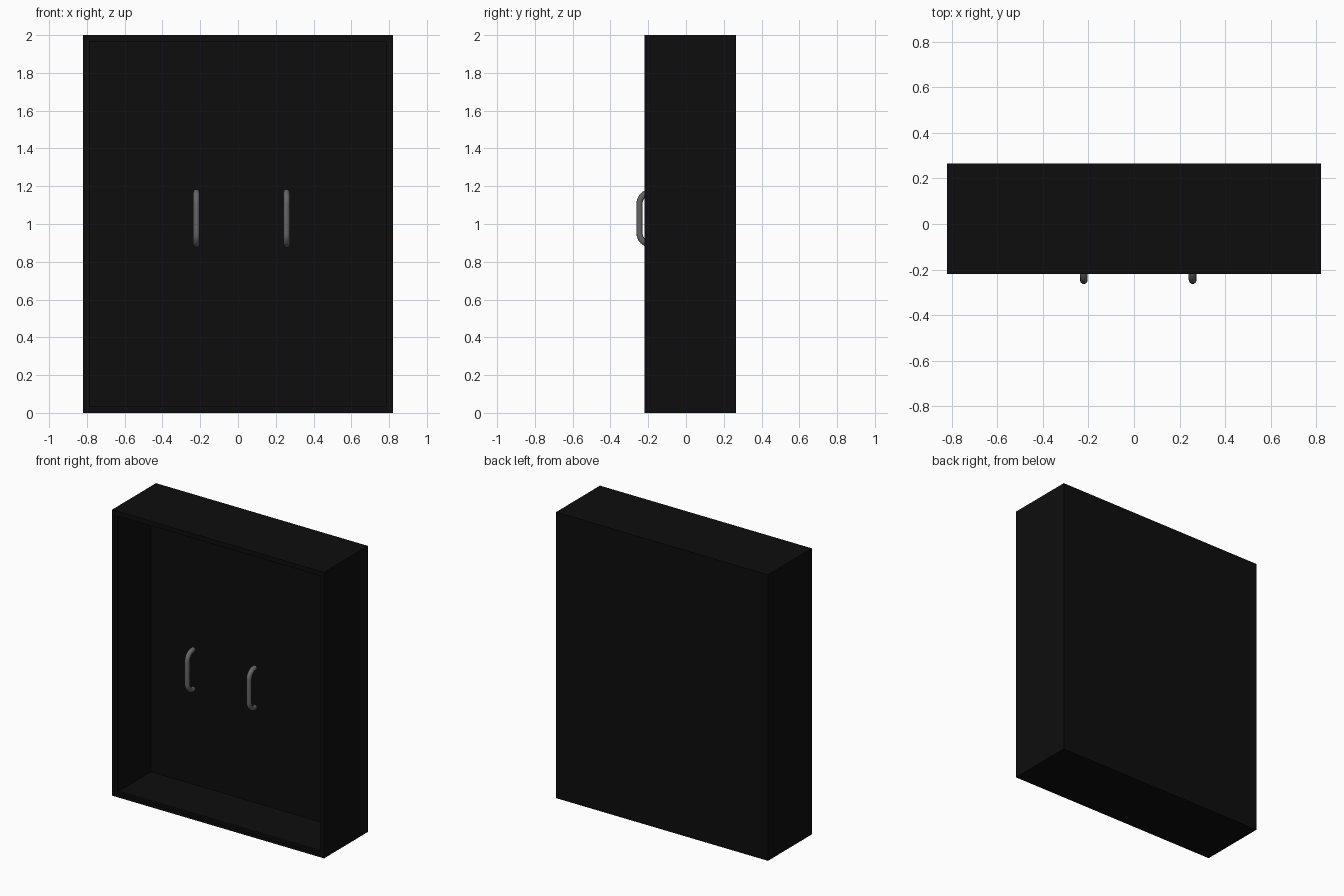
import bpy, math

cube = bpy.data.objects.get("Cube")
if cube:
    bpy.data.objects.remove(cube)


def material(name, value):
    m = bpy.data.materials.new(name)
    m.use_nodes = True
    color = (value, value, value, 1)
    m.diffuse_color = color
    m.node_tree.nodes["Principled BSDF"].inputs["Base Color"].default_value = color
    return m


black = material("black", 0.004)
grey = material("handle grey", 0.13)

# Cabinet extents
W, FRONT, BACK, H = 0.82, -0.22, 0.265, 2.0


def box(name, lo, hi):
    bpy.ops.mesh.primitive_cube_add(size=1, location=[(a + b) / 2 for a, b in zip(lo, hi)])
    o = bpy.context.object
    o.name = name
    o.scale = [b - a for a, b in zip(lo, hi)]
    bpy.ops.object.transform_apply(location=False, rotation=False, scale=True)
    o.data.materials.append(black)
    return o


def frame(prefix, t, y0, y1, inset=0.0):
    """Four boards around an open rectangle."""
    w, z0, z1 = W - inset, inset, H - inset
    box(prefix + "_right", (-w, y0, z0), (-w + t, y1, z1))
    box(prefix + "_left", (w - t, y0, z0), (w, y1, z1))
    box(prefix + "_bottom", (-w + t, y0, z0), (w - t, y1, z0 + t))
    box(prefix + "_top", (-w + t, y0, z1 - t), (w - t, y1, z1))


# Open cabinet: walls, stepped front lip and recessed back panel
T = 0.02
frame("wall", T, FRONT, BACK)
frame("front_lip", 0.015, FRONT + 0.005, FRONT + 0.025, T)
box("back_panel", (-W + T, 0.18, T), (W - T, BACK, H - T))


# Bent tube handles, open towards the cabinet
def handle(name, x):
    mid, half, bend, y_bar = 1.03, 0.138, 0.06, -0.246
    steps = 8
    upper = []
    for i in range(steps + 1):
        a = math.pi / 2 * i / steps
        upper.append((y_bar + bend * (1 - math.cos(a)),
                      half - bend + bend * math.sin(a)))
    upper.append((-0.18, half))
    path = [(y, -z) for y, z in reversed(upper)] + upper
    curve = bpy.data.curves.new(name, "CURVE")
    curve.dimensions = "3D"
    curve.bevel_depth = 0.017
    curve.bevel_resolution = 3
    curve.use_fill_caps = True
    spline = curve.splines.new("POLY")
    spline.points.add(len(path) - 1)
    for p, (y, z) in zip(spline.points, path):
        p.co = (x, y, mid + z, 1)
    o = bpy.data.objects.new(name, curve)
    bpy.context.collection.objects.link(o)
    curve.materials.append(grey)
    bpy.ops.object.select_all(action="DESELECT")
    o.select_set(True)
    bpy.context.view_layer.objects.active = o
    bpy.ops.object.convert(target="MESH")
    bpy.ops.object.shade_smooth_by_angle(angle=math.radians(40))


handle("right_handle", -0.22)
handle("left_handle", 0.257)
